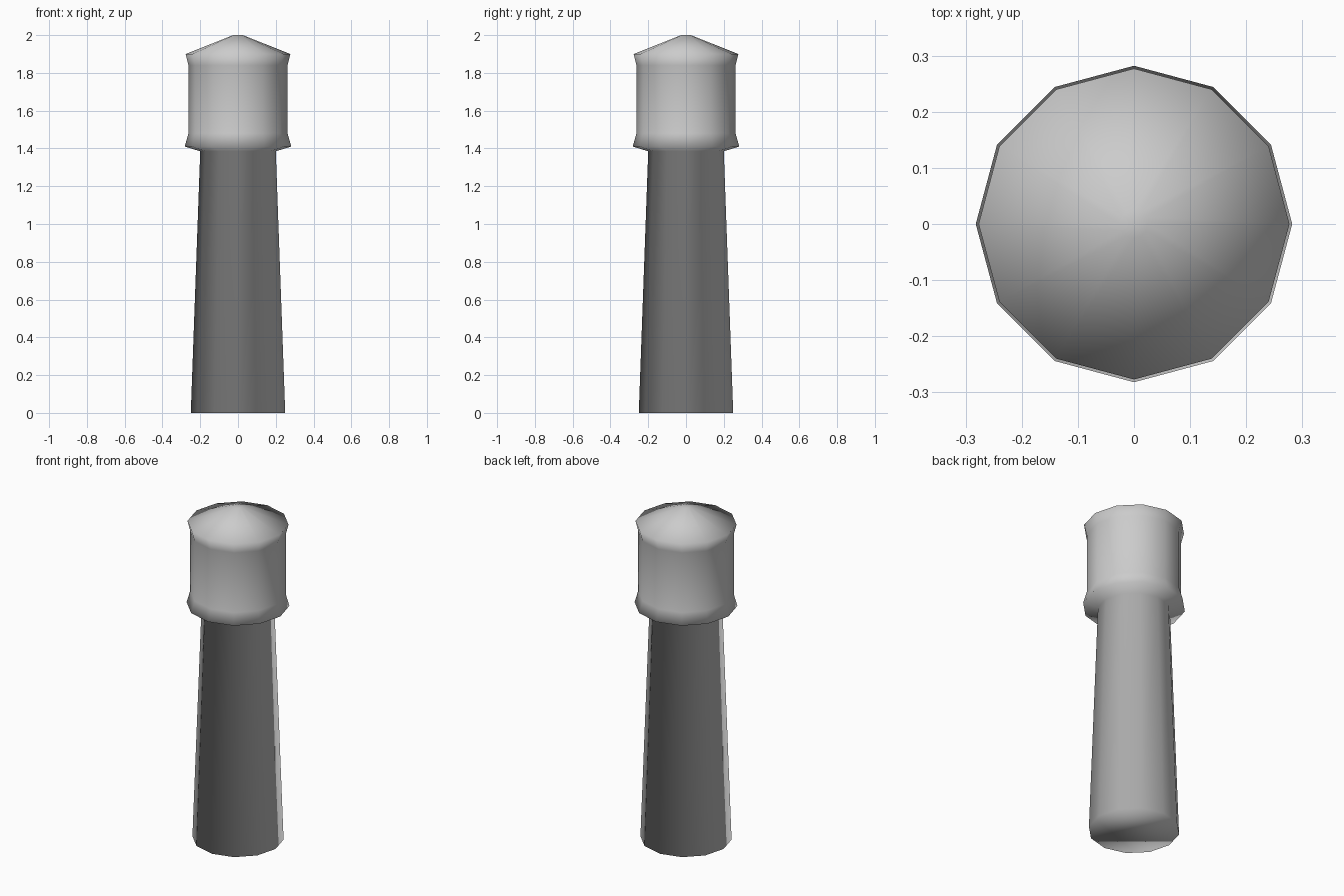
import bpy
import bmesh
from math import cos, sin, tau

SIDES = 12

cube = bpy.data.objects.get("Cube")
if cube:
    bpy.data.objects.remove(cube, do_unlink=True)


def flat_material(name, colour):
    mat = bpy.data.materials.new(name)
    mat.use_nodes = True
    mat.diffuse_color = colour
    mat.node_tree.nodes["Principled BSDF"].inputs["Base Color"].default_value = colour
    return mat


def lathe(name, profile, mat):
    """Turn a (radius, height) profile into a closed, smooth-shaded solid."""
    bm = bmesh.new()
    rings = [[bm.verts.new((r * cos(tau * i / SIDES), r * sin(tau * i / SIDES), z))
              for i in range(SIDES)] for r, z in profile]
    for low, high in zip(rings, rings[1:]):
        for i in range(SIDES):
            j = (i + 1) % SIDES
            bm.faces.new((low[i], low[j], high[j], high[i]))
    bm.faces.new(rings[0][::-1])
    bm.faces.new(rings[-1])
    for face in bm.faces:
        face.smooth = True
    mesh = bpy.data.meshes.new(name)
    bm.to_mesh(mesh)
    bm.free()
    mesh.materials.append(mat)
    obj = bpy.data.objects.new(name, mesh)
    bpy.context.scene.collection.objects.link(obj)
    return obj


grey = flat_material("light_grey", (0.6, 0.6, 0.6, 1))

# Tapered shaft, flared collar, drum, eave and low conical roof in one skin
shaft = [(0.25, 0), (0.2, 1.385)]
drum = [(0.282, 1.41), (0.262, 1.48), (0.262, 1.84)]
roof = [(0.277, 1.9), (0.025, 2)]
lathe("tower", shaft + drum + roof, grey)
